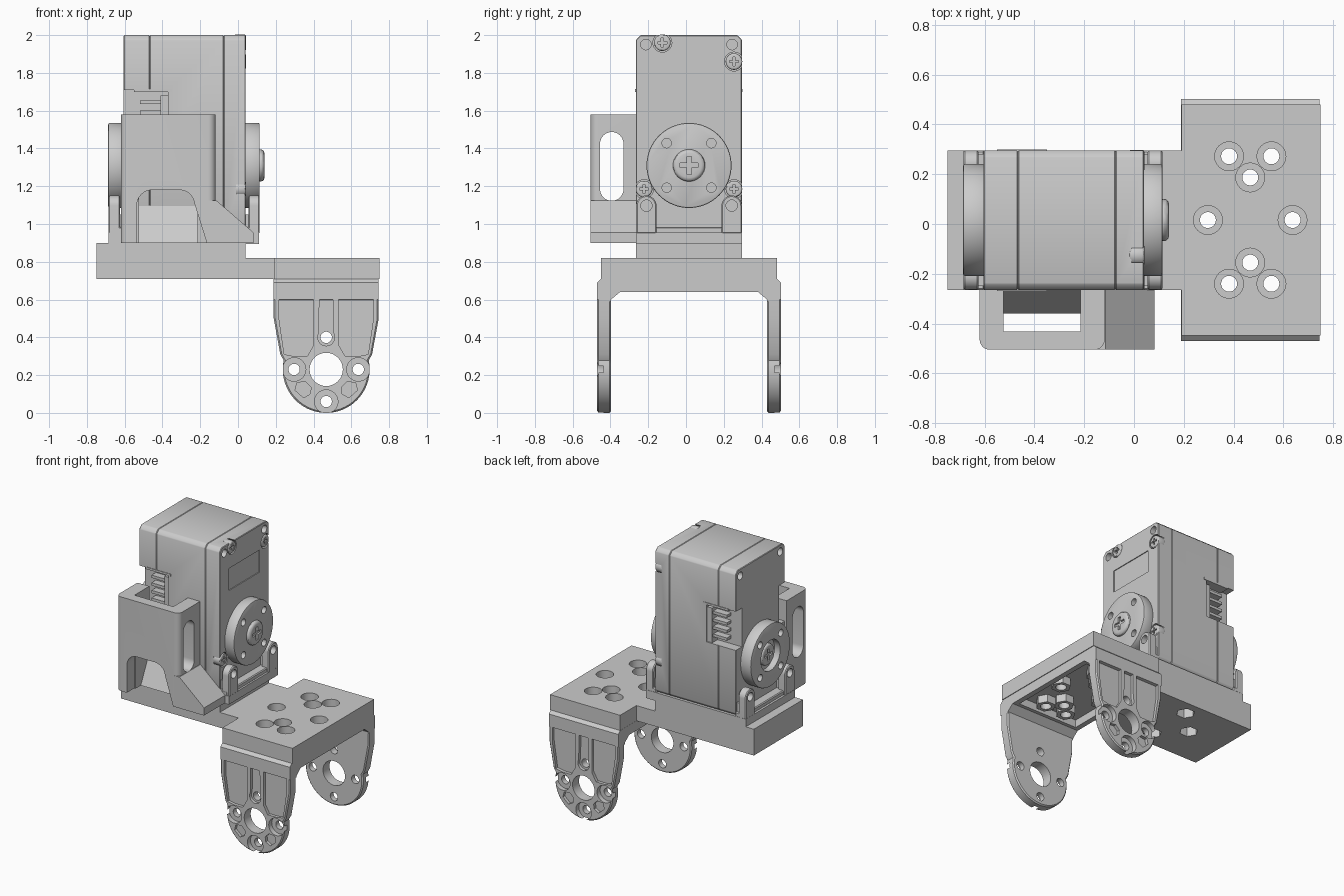
import bpy, bmesh
from math import sin, cos, pi, radians

if "Cube" in bpy.data.objects:
    bpy.data.objects.remove(bpy.data.objects["Cube"])

CY = 0.016          # symmetry plane of the assembly
SX, SZ = 0.467, 0.23  # fork bracket axis
PLACE = {'X': lambda p, t: (t, p[0], p[1]),
         'Y': lambda p, t: (p[0], t, p[1]),
         'Z': lambda p, t: (p[0], p[1], t)}


def select(ob):
    bpy.ops.object.select_all(action='DESELECT')
    ob.select_set(True)
    bpy.context.view_layer.objects.active = ob


def prism(name, axis, pts, a, b, bev=0, seg=1):
    """Extrude a 2D outline along an axis from a to b."""
    bm = bmesh.new()
    lo = [bm.verts.new(PLACE[axis](p, a)) for p in pts]
    hi = [bm.verts.new(PLACE[axis](p, b)) for p in pts]
    bm.faces.new(lo)
    bm.faces.new(hi[::-1])
    for i in range(len(pts)):
        j = (i + 1) % len(pts)
        bm.faces.new((lo[i], lo[j], hi[j], hi[i]))
    bmesh.ops.recalc_face_normals(bm, faces=bm.faces)
    me = bpy.data.meshes.new(name)
    bm.to_mesh(me)
    bm.free()
    ob = bpy.data.objects.new(name, me)
    bpy.context.collection.objects.link(ob)
    select(ob)
    if bev:
        m = ob.modifiers.new('bevel', 'BEVEL')
        m.width, m.segments, m.limit_method, m.angle_limit = bev, seg, 'ANGLE', radians(40)
        bpy.ops.object.modifier_apply(modifier=m.name)
    return ob


def rect(x0, x1, y0, y1, c=0.0):
    if not c:
        return [(x0, y0), (x1, y0), (x1, y1), (x0, y1)]
    return [(x0 + c, y0), (x1 - c, y0), (x1, y0 + c), (x1, y1 - c),
            (x1 - c, y1), (x0 + c, y1), (x0, y1 - c), (x0, y0 + c)]


def arc(cx, cy, r, a0, a1, n):
    return [(cx + r * cos(radians(a0 + (a1 - a0) * i / n)),
             cy + r * sin(radians(a0 + (a1 - a0) * i / n))) for i in range(n + 1)]


def circ(cx, cy, r, n=32):
    return arc(cx, cy, r, 0, 360, n)[:-1]


def cut(ob, *cutters):
    for c in cutters:
        select(ob)
        m = ob.modifiers.new('cut', 'BOOLEAN')
        m.operation, m.solver, m.object = 'DIFFERENCE', 'EXACT', c
        bpy.ops.object.modifier_apply(modifier=m.name)
        bpy.data.objects.remove(c)
    return ob


def cutter(axis, pts, a, b):
    return prism('cutter', axis, pts, a, b)


def screw(name, y, z, x0, x1, r, bev):
    s = prism(name, 'X', circ(y, z, r), x0, x1, bev, 3)
    e = x1 if name[-1] != 'b' else x0
    k, w = r * 0.55, r * 0.14
    cut(s, cutter('X', rect(y - k, y + k, z - w, z + w), e - 0.014, e + 0.014),
        cutter('X', rect(y - w, y + w, z - k, z + k), e - 0.014, e + 0.014))


# Base block and neck
Y0, Y1 = -0.265, 0.296
base = prism('base_block', 'Y', [(-0.75, 0.71), (0.2, 0.71), (0.2, 0.82), (0.04, 0.82),
                                 (0.04, 0.9), (-0.75, 0.9)], Y0, Y1)
for dx, dy in ((0.17, 0), (-0.17, 0), (0, 0.17), (0, -0.17)):
    cut(base, cutter('Z', circ(-0.285 + dx, CY + dy, 0.062, 6), 0.6, 0.81))

# Mounting slab with counterbored holes
HOLES = [(dx, s * dy) for s in (1, -1) for dx, dy in ((-0.085, 0.256), (0.085, 0.256), (0, 0.171))]
HOLES += [(-0.17, 0), (0.17, 0)]
slab = prism('mounting_slab', 'Z', rect(0.19, 0.75, CY - 0.465, CY + 0.465), 0.71, 0.82)
for dx, dy in HOLES:
    cut(slab, cutter('Z', circ(SX + dx, CY + dy, 0.058, 24), 0.765, 0.9),
        cutter('Z', circ(SX + dx, CY + dy, 0.032, 24), 0.6, 0.9))

# Fork bracket crossbar, hollow below with hexagonal bosses
half = [(0.487, 0.69), (0.487, 0.6), (0.413, 0.59), (0.413, 0.6), (0.365, 0.64)]
prof = [(CY + 0.465, 0.71)] + [(CY + y, z) for y, z in half]
prof += [(2 * CY - y, z) for y, z in prof[::-1]]
bar = prism('fork_crossbar', 'X', prof, SX - 0.278, SX + 0.278)
cut(bar, cutter('Z', rect(SX - 0.24, SX + 0.24, CY - 0.34, CY + 0.34), 0.55, 0.695))
for i, (dx, dy) in enumerate(HOLES):
    boss = prism(f'hex_boss_{i}', 'Z', circ(SX + dx, CY + dy, 0.066, 6), 0.64, 0.7)
    cut(boss, cutter('Z', circ(SX + dx, CY + dy, 0.036, 24), 0.5, 0.9))
    cut(bar, cutter('Z', circ(SX + dx, CY + dy, 0.034, 24), 0.5, 0.9))

# Fork legs: tapered plate with pockets, counterbores and holes
out = [(0.278, 0.69), (-0.278, 0.69), (-0.278, 0.5), (-0.243, 0.31)]
out += arc(0, SZ, 0.23, 168, 372, 40) + [(0.243, 0.31), (0.278, 0.5)]
YO = CY - 0.487
leg = prism('fork_leg_front', 'Y', [(SX + x, z) for x, z in out], YO, YO + 0.074, 0.008)
panel = [(0.066, 0.675), (0.25, 0.675), (0.25, 0.5), (0.222, 0.31), (0.17, 0.3), (0.1, 0.3), (0.066, 0.36)]
blob = [(0.085, 0.1), (0.12, 0.08), (0.165, 0.12), (0.155, 0.16), (0.11, 0.165), (0.08, 0.135)]
for s in (1, -1):
    for shape in (panel, blob):
        cut(leg, cutter('Y', [(SX + s * x, z) for x, z in shape], YO - 0.1, YO + 0.022))
slot = [(0.035, 0.675), (-0.035, 0.675)] + arc(0, SZ + 0.17, 0.045, 150, 390, 18)
cut(leg, cutter('Y', [(SX + x, z) for x, z in slot], YO - 0.1, YO + 0.022))
for dx, dz in ((0.17, 0), (-0.17, 0), (0, -0.17)):
    cut(leg, cutter('Y', circ(SX + dx, SZ + dz, 0.062), YO - 0.1, YO + 0.035))
for dx, dz, r in ((0, 0, 0.088), (0.17, 0, 0.03), (-0.17, 0, 0.03), (0, -0.17, 0.03), (0, 0.17, 0.03)):
    cut(leg, cutter('Y', circ(SX + dx, SZ + dz, r), YO - 0.1, YO + 0.2))
back = leg.copy()
back.data = leg.data.copy()
back.name = 'fork_leg_back'
bpy.context.collection.objects.link(back)
for v in back.data.vertices:
    v.co.y = 2 * CY - v.co.y
back.data.flip_normals()

# Motor housing in three shells with side connector recesses
shells = [('housing_rear', -0.605, -0.467), ('housing_middle', -0.467, -0.075), ('housing_front', -0.075, 0.04)]
parts = [prism(n, 'X', rect(Y0, Y1, 0.95, 2.0, 0.025), a, b, 0.004) for n, a, b in shells]
for p in parts[:2]:
    for y in (Y0, Y1):
        cut(p, cutter('Y', rect(-0.7, -0.37, 1.43, 1.71), y - 0.07, y + 0.07))
for k, (y, s) in enumerate(((Y0, 1), (Y1, -1))):
    w = y + s * 0.075
    prism(f'connector_wall_{k}', 'Y', rect(-0.41, -0.37, 1.43, 1.68), *sorted((w, w - s * 0.065)))
    prism(f'connector_key_{k}', 'Y', rect(-0.55, -0.35, 1.7, 1.715), *sorted((w, y - s * 0.004)))
    for i in range(4):
        z = 1.47 + 0.055 * i
        prism(f'connector_pin_{k}_{i}', 'Y', rect(-0.52, -0.39, z, z + 0.02), *sorted((w, w - s * 0.055)))

# Housing screws, corner holes and label recess
SCREWS = [(-0.125, 1.96), (0.254, 1.86), (-0.222, 1.185), (0.254, 1.185)]
for i, (y, z) in enumerate(SCREWS):
    cut(parts[2], cutter('X', circ(y, z, 0.05, 24), -0.01, 0.1))
    screw(f'case_screw_{i}', y, z, -0.02, 0.042, 0.044, 0.01)
for y in (-0.212, 0.244):
    cut(parts[2], cutter('X', circ(y, 1.95, 0.028, 24), -0.02, 0.1))
    cut(parts[0], cutter('X', circ(y, 1.95, 0.028, 24), -0.7, -0.56))
cut(parts[2], cutter('X', rect(-0.16, 0.19, 1.66, 1.82), 0.034, 0.1))

# Output horns on both sides
for name, a, b in (('horn_front', 0.035, 0.115), ('horn_rear', -0.687, -0.6)):
    horn = prism(name, 'X', circ(CY, 1.31, 0.225, 64), a, b, 0.008, 2)
    for dy in (0.118, -0.118):
        for dz in (0.118, -0.118):
            cut(horn, cutter('X', circ(CY + dy, 1.31 + dz, 0.025, 20), a + 0.025, b + 0.1)
                if b > 0 else cutter('X', circ(CY + dy, 1.31 + dz, 0.025, 20), a - 0.1, b - 0.025))
    if b < 0:
        cut(horn, cutter('X', circ(CY, 1.31, 0.11), a - 0.1, a + 0.045))
screw('horn_screw', CY, 1.31, 0.1, 0.14, 0.085, 0.022)
screw('horn_screw_b', CY, 1.31, -0.672, -0.62, 0.075, 0.014)

# Cradle plate with end lugs
prism('cradle_plate', 'Z', rect(-0.685, 0.112, Y0, Y1), 0.895, 0.955)
for name, a, b in (('front', 0.055, 0.115), ('rear', -0.685, -0.625)):
    prism(f'cradle_lip_{name}', 'X', rect(Y0, Y1, 0.95, 0.985), *((0.03, 0.1) if b > 0 else (-0.67, -0.6)), 0.006)
    for i, y in enumerate((-0.21, 0.242)):
        pts = [(y - 0.054, 0.95), (y + 0.054, 0.95)] + arc(y, 1.097, 0.054, 0, 180, 20)
        lug = prism(f'lug_{name}_{i}', 'X', pts, a, b, 0.006)
        cut(lug, cutter('X', circ(y, 1.097, 0.03, 24), a - 0.1, b + 0.1))
        prism(f'lug_spacer_{name}_{i}', 'X', rect(y - 0.04, y + 0.04, 0.95, 1.05), *((0.03, 0.06) if b > 0 else (-0.63, -0.6)))

# Cable guard on the front side
r = 0.04
plan = arc(-0.62 + r, -0.505 + r, r, 180, 270, 8) + arc(-0.118 - r, -0.505 + r, r, 270, 360, 8)
plan += [(-0.118, -0.263), (-0.62, -0.263)]
guard = prism('cable_guard', 'Z', plan, 0.9, 1.58)
arch = [(-0.165, 0.85), (-0.165, 0.9), (-0.228, 1.1)] + arc(-0.31, 1.1, 0.08, 15, 90, 8)
arch += arc(-0.455, 1.1, 0.08, 90, 180, 8) + [(-0.535, 0.85)]
pill = arc(-0.393, 1.425, 0.062, 0, 180, 16) + arc(-0.393, 1.185, 0.062, 180, 360, 16)
cut(guard, cutter('Z', rect(-0.525, -0.215, -0.432, -0.2), 0.8, 1.7),
    cutter('Y', arch, -0.6, -0.42),
    cutter('X', pill, -0.8, 0.1))
prism('guard_ramp', 'X', [(-0.36, 0.9), (-0.263, 0.9), (-0.263, 1.1)], -0.53, -0.2)
prism('guard_foot', 'Y', [(-0.158, 0.9), (0.082, 0.9), (0.082, 0.955), (-0.115, 1.125), (-0.158, 1.125)],
      -0.505, -0.263)

# Shading
for ob in list(bpy.context.scene.objects):
    select(ob)
    bpy.ops.object.shade_smooth_by_angle(angle=radians(30))
